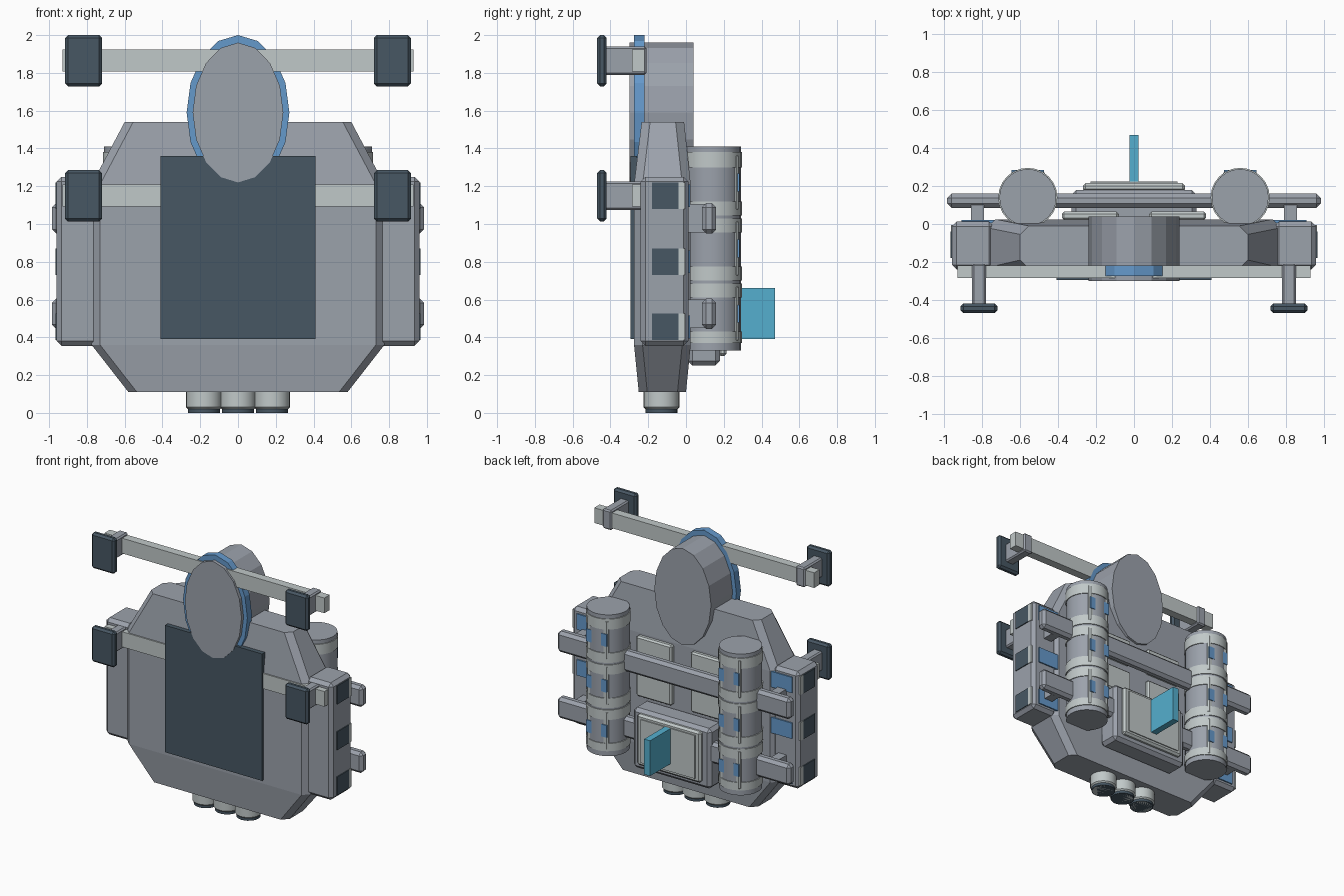
import bpy, bmesh, math

if "Cube" in bpy.data.objects:
    bpy.data.objects.remove(bpy.data.objects["Cube"])


def material(name, rgb):
    m = bpy.data.materials.new(name)
    m.diffuse_color = (*rgb, 1)
    m.use_nodes = True
    m.node_tree.nodes["Principled BSDF"].inputs["Base Color"].default_value = m.diffuse_color
    return m


GREY = material("hull grey", (0.33, 0.36, 0.41))
LIGHT = material("light grey", (0.53, 0.58, 0.58))
DARK = material("dark slate", (0.063, 0.095, 0.125))
BLUE = material("blue", (0.13, 0.32, 0.60))
CYAN = material("cyan", (0.09, 0.43, 0.62))


def finish(name, bm, mat, bevel=0.0):
    bmesh.ops.recalc_face_normals(bm, faces=bm.faces)
    me = bpy.data.meshes.new(name)
    bm.to_mesh(me)
    bm.free()
    ob = bpy.data.objects.new(name, me)
    bpy.context.collection.objects.link(ob)
    me.materials.append(mat)
    if bevel:
        mod = ob.modifiers.new("bevel", 'BEVEL')
        mod.width = bevel
        mod.segments = 1
    return ob


def box(name, x, y, z, mat, bevel=0.0):
    """Box from (min, max) ranges on each axis."""
    bm = bmesh.new()
    bmesh.ops.create_cube(bm, size=1)
    for v in bm.verts:
        for i, r in enumerate((x, y, z)):
            v.co[i] = (r[0] + r[1]) / 2 + v.co[i] * (r[1] - r[0])
    return finish(name, bm, mat, bevel)


def loft(name, rings, mat, bevel=0.0):
    bm = bmesh.new()
    loops = [[bm.verts.new(p) for p in ring] for ring in rings]
    n = len(loops[0])
    for a, b in zip(loops, loops[1:]):
        for i in range(n):
            bm.faces.new((a[i], a[(i + 1) % n], b[(i + 1) % n], b[i]))
    bm.faces.new(loops[0])
    bm.faces.new(loops[-1])
    return finish(name, bm, mat, bevel)


def upright(name, x, y, r, z, mat, bevel=0.0, n=24):
    ring = [(x + r * math.cos(t * math.tau / n), y + r * math.sin(t * math.tau / n)) for t in range(n)]
    ob = loft(name, [[(px, py, h) for px, py in ring] for h in z], mat, bevel)
    bpy.ops.object.select_all(action='DESELECT')
    ob.select_set(True)
    bpy.context.view_layer.objects.active = ob
    bpy.ops.object.shade_smooth_by_angle(angle=math.radians(30))
    return ob


def oval(name, rx, rz, cz, y, mat, n=16):
    ring = [(rx * math.sin(t * math.tau / n), cz + rz * math.cos(t * math.tau / n)) for t in range(n)]
    return loft(name, [[(px, h, pz) for px, pz in ring] for h in y], mat)


def span(side, a, b):
    return tuple(sorted((side * a, side * b)))


# Main hull: chamfered sections, tapered at the top and bottom
def section(z, w, f, b, c=0.045):
    return [(-w + c, f, z), (w - c, f, z), (w, f + c, z), (w, b - c, z),
            (w - c, b, z), (-w + c, b, z), (-w, b - c, z), (-w, f + c, z)]


loft("hull", [section(0.11, 0.58, -0.25, 0.0), section(0.36, 0.775, -0.275, 0.025),
              section(1.21, 0.775, -0.275, 0.025), section(1.54, 0.60, -0.235, -0.01)], GREY)
box("front_panel", (-0.41, 0.41), (-0.295, -0.26), (0.39, 1.36), DARK)

# Oval head and its blue collar
oval("head", 0.24, 0.37, 1.59, (-0.30, 0.04), GREY)
oval("head_collar", 0.272, 0.41, 1.59, (-0.275, -0.22), BLUE)

# Front crossbars with bracket arms and pads
for z in (1.865, 1.15):
    box("crossbar", (-0.93, 0.93), (-0.285, -0.22), (z - 0.058, z + 0.058), LIGHT)
    for s in (-1, 1):
        box("pad_arm", span(s, 0.78, 0.855), (-0.43, -0.21), (z - 0.075, z + 0.075), GREY, 0.01)
        box("pad", span(s, 0.72, 0.915), (-0.47, -0.42), (z - 0.137, z + 0.135), DARK, 0.015)

# Bottom nozzles
for x in (-0.18, 0, 0.18):
    upright("nozzle", x, -0.13, 0.095, (0.02, 0.13), LIGHT, 0.01)
    upright("nozzle_base", x, -0.13, 0.085, (0.0, 0.03), DARK)
    upright("nozzle_cap", x, -0.13, 0.08, (-0.0, 0.005), LIGHT)

for s in (-1, 1):
    # Side pods with outer windows and rear plates
    box("side_pod", span(s, 0.74, 0.96), (-0.24, 0.012), (0.355, 1.25), GREY, 0.025)
    for z in (0.455, 0.80, 1.15):
        box("pod_window", span(s, 0.955, 0.967), (-0.18, -0.04), (z - 0.07, z + 0.07), DARK)
        box("pod_trim", span(s, 0.945, 0.965), (-0.04, -0.005), (z - 0.07, z + 0.07), LIGHT)
        box("pod_rear_plate", span(s, 0.73, 0.91), (0.005, 0.022), (z - 0.06, z + 0.06), BLUE)

    # Rear tanks with bands, spines and tags
    x = s * 0.56
    upright("tank", x, 0.14, 0.15, (0.33, 1.41), GREY)
    for lo, hi in ((0.37, 0.43), (0.61, 0.685), (0.70, 0.775),
                   (0.955, 1.03), (1.045, 1.12), (1.30, 1.38)):
        upright("tank_band", x, 0.14, 0.156, (lo, hi), LIGHT)
    for z in (0.525, 0.87, 1.22):
        box("tank_spine", (x - 0.09, x + 0.09), (0.20, 0.277), (z - 0.15, z + 0.15), LIGHT, 0.01)
        box("tank_tag", (x - 0.085, x + 0.085), (0.25, 0.284), (z - 0.047, z + 0.047), BLUE)

    # Struts from pods to rails
    for z in (0.525, 1.03):
        box("rail_strut", span(s, 0.79, 0.86), (0.0, 0.10), (z - 0.075, z + 0.075), GREY)

    # Thin plates on the hull back
    for lo, hi in ((0.74, 0.94), (1.0, 1.2)):
        box("back_plate", span(s, 0.08, 0.38), (0.02, 0.065), (lo, hi), LIGHT, 0.012)

# Rear rails
for z in (0.525, 1.03):
    box("rear_rail", (-0.985, 0.985), (0.085, 0.16), (z - 0.08, z + 0.08), GREY, 0.022)

# Rear equipment box, cover and fin
box("rear_box", (-0.33, 0.33), (0.01, 0.18), (0.25, 0.71), GREY, 0.025)
box("rear_cover", (-0.27, 0.27), (0.17, 0.215), (0.30, 0.69), LIGHT, 0.015)
box("rear_cover_inset", (-0.23, 0.23), (0.20, 0.223), (0.33, 0.66), LIGHT)
box("fin", (-0.025, 0.025), (0.20, 0.47), (0.39, 0.66), CYAN)
